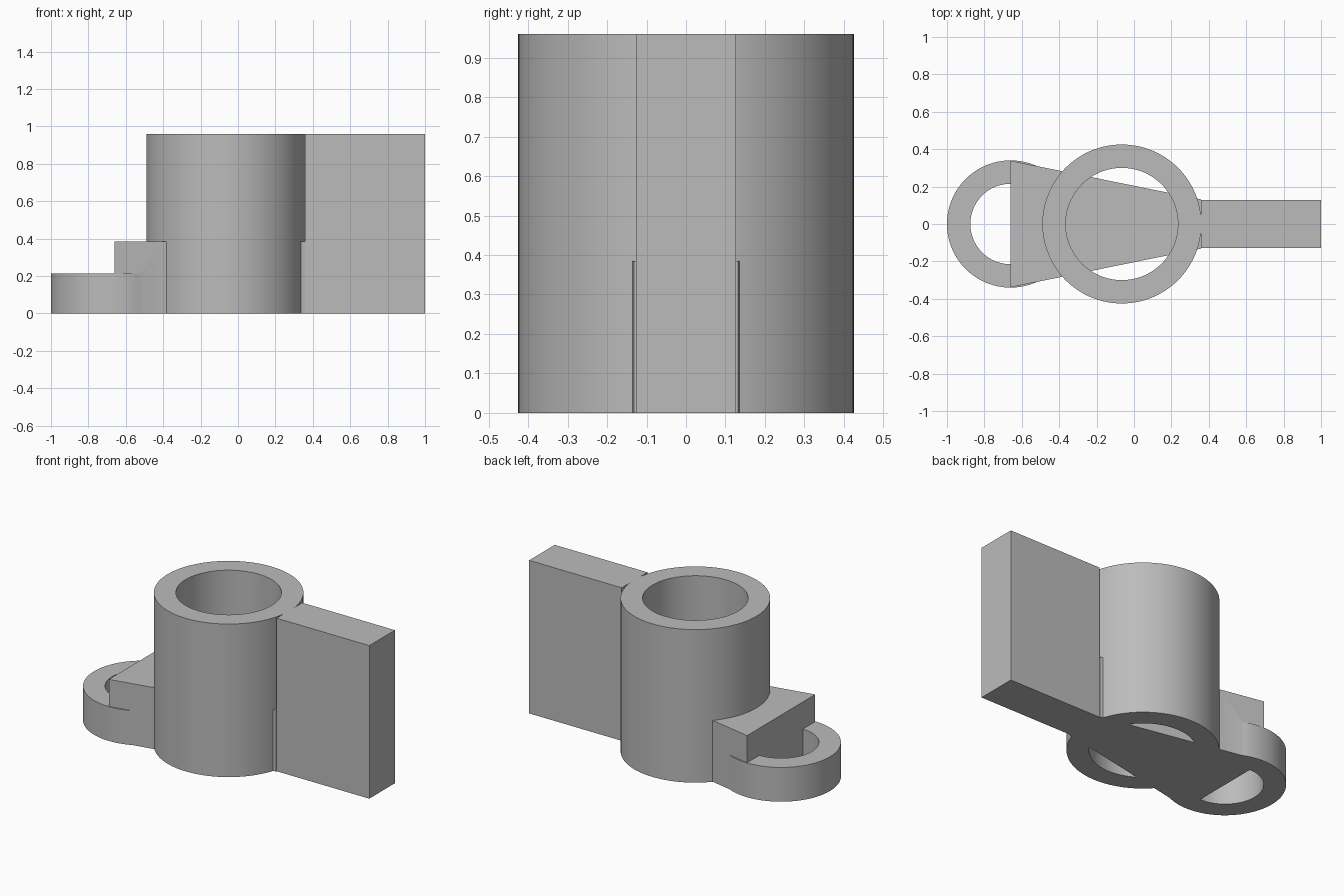
import bpy
import bmesh
import math

cube = bpy.data.objects.get("Cube")
if cube:
    bpy.data.objects.remove(cube, do_unlink=True)

grey = bpy.data.materials.new("plain_grey")
grey.use_nodes = True
colour = (0.5, 0.5, 0.5, 1)
grey.diffuse_color = colour
grey.node_tree.nodes["Principled BSDF"].inputs["Base Color"].default_value = colour


def finish(name, bm):
    bmesh.ops.recalc_face_normals(bm, faces=bm.faces)
    mesh = bpy.data.meshes.new(name)
    bm.to_mesh(mesh)
    bm.free()
    mesh.materials.append(grey)
    obj = bpy.data.objects.new(name, mesh)
    bpy.context.collection.objects.link(obj)
    return obj


def prism(name, outline, height):
    """Extrude a flat outline up from the ground."""
    bm = bmesh.new()
    face = bm.faces.new([bm.verts.new((x, y, 0)) for x, y in outline])
    up = bmesh.ops.extrude_face_region(bm, geom=[face])["geom"]
    verts = [v for v in up if isinstance(v, bmesh.types.BMVert)]
    bmesh.ops.translate(bm, verts=verts, vec=(0, 0, height))
    return finish(name, bm)


def ring(name, x, outer, inner, height, sides=128):
    """Upright tube made from a spun rectangular section."""
    bm = bmesh.new()
    section = [(inner, 0), (outer, 0), (outer, height), (inner, height)]
    loops = []
    for i in range(sides):
        a = math.tau * i / sides
        loops.append([bm.verts.new((x + r * math.cos(a), r * math.sin(a), z))
                      for r, z in section])
    for i, here in enumerate(loops):
        after = loops[(i + 1) % sides]
        for j in range(4):
            k = (j + 1) % 4
            bm.faces.new((here[j], after[j], after[k], here[k]))
    return finish(name, bm)


# Main tube, small eyelet, tapered web through both, and tall side fin
bracket = ring("bracket_body", -0.065, 0.425, 0.30, 0.96)
eyelet = ring("eyelet", -0.66, 0.34, 0.215, 0.215)
web = prism("tapered_web", [(-0.66, -0.338), (0.357, -0.132),
                            (0.357, 0.132), (-0.66, 0.338)], 0.385)
fin = prism("side_fin", [(0.357, -0.127), (1, -0.127),
                         (1, 0.127), (0.357, 0.127)], 0.96)

# Fuse all the parts into one solid casting
bpy.context.view_layer.objects.active = bracket
for part in (web, eyelet, fin):
    mod = bracket.modifiers.new("fuse", "BOOLEAN")
    mod.operation = "UNION"
    mod.solver = "EXACT"
    mod.object = part
    bpy.ops.object.modifier_apply(modifier=mod.name)
    bpy.data.objects.remove(part, do_unlink=True)

bpy.ops.object.select_all(action="DESELECT")
bracket.select_set(True)
bpy.ops.object.shade_smooth_by_angle(angle=math.radians(30))
